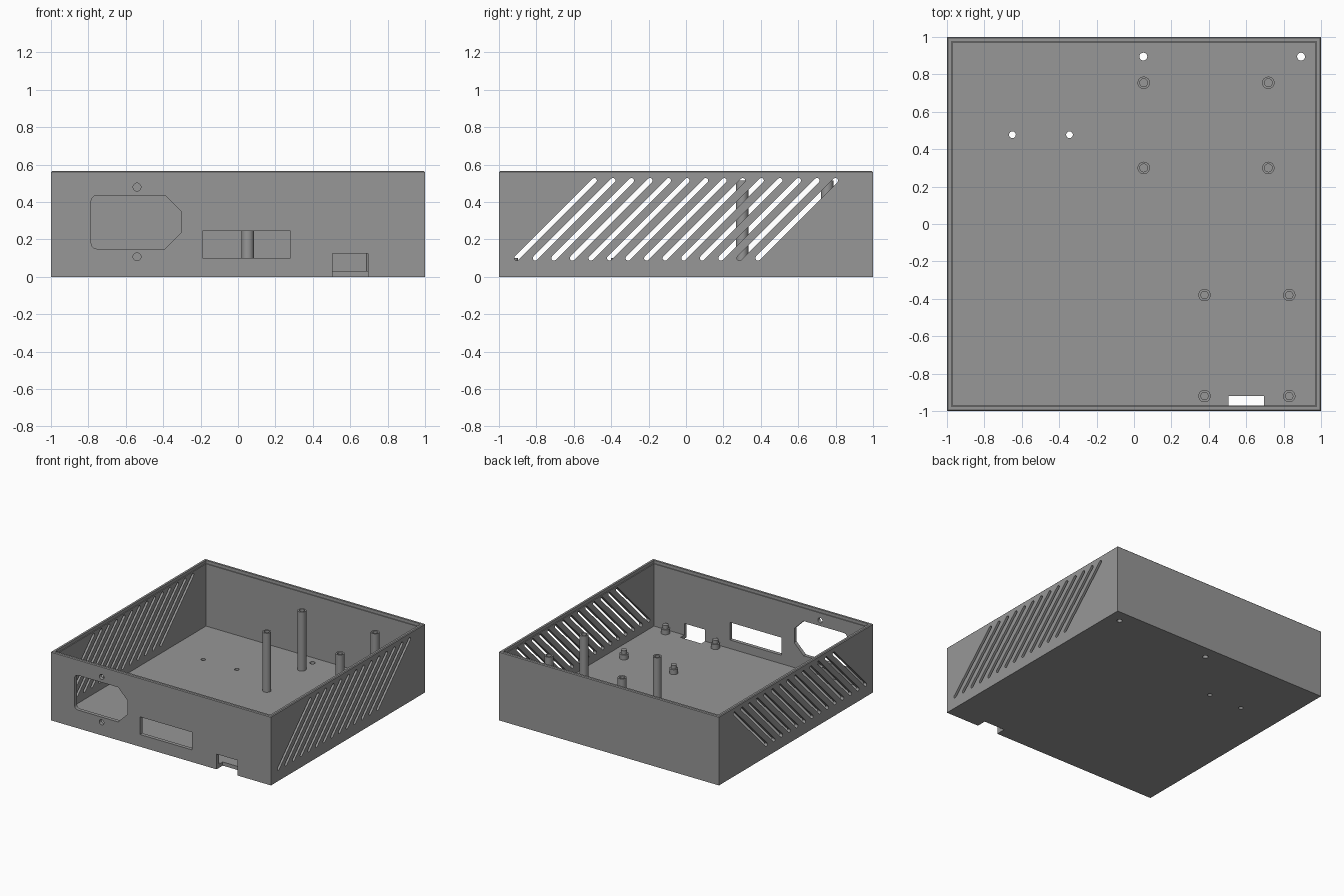
import bpy, bmesh, math
from mathutils import Matrix

if "Cube" in bpy.data.objects:
    bpy.data.objects.remove(bpy.data.objects["Cube"])

H, FLOOR = 0.566, 0.03

grey = bpy.data.materials.new("plain grey")
grey.diffuse_color = (0.31, 0.31, 0.31, 1)
grey.use_nodes = True
grey.node_tree.nodes["Principled BSDF"].inputs["Base Color"].default_value = grey.diffuse_color


def finish(name, bm):
    bmesh.ops.recalc_face_normals(bm, faces=bm.faces)
    me = bpy.data.meshes.new(name)
    bm.to_mesh(me)
    bm.free()
    me.materials.append(grey)
    ob = bpy.data.objects.new(name, me)
    bpy.context.collection.objects.link(ob)
    return ob


def loft(bm, rings):
    """Skin consecutive closed rings of points and cap both ends."""
    rows = [[bm.verts.new(p) for p in ring] for ring in rings]
    n = len(rows[0])
    for a, b in zip(rows, rows[1:]):
        for i in range(n):
            j = (i + 1) % n
            bm.faces.new((a[i], a[j], b[j], b[i]))
    bm.faces.new(rows[0])
    bm.faces.new(rows[-1])


def prism(bm, pts, axis, lo, hi):
    """Extrude a 2D outline along x, y or z."""
    place = {"x": lambda u, v, d: (d, u, v),
             "y": lambda u, v, d: (u, d, v),
             "z": lambda u, v, d: (u, v, d)}[axis]
    loft(bm, [[place(u, v, d) for u, v in pts] for d in (lo, hi)])


def arc(cx, cy, r, a0, a1, n):
    return [(cx + r * math.cos(math.radians(a0 + (a1 - a0) * i / n)),
             cy + r * math.sin(math.radians(a0 + (a1 - a0) * i / n)))
            for i in range(n + 1)]


def circle(cx, cy, r, n=24):
    return arc(cx, cy, r, 0, 360, n)[:-1]


def rect(x0, x1, y0, y1):
    return [(x0, y0), (x1, y0), (x1, y1), (x0, y1)]


# Open tray: outside, bevelled rim, small lid step, inside and floor
bm = bmesh.new()
section = [(1, 0), (1, H - 0.006), (0.994, H), (0.977, H),
           (0.977, H - 0.025), (0.97, H - 0.025), (0.97, FLOOR)]
loft(bm, [[(x, y, z) for x, y in rect(-s, s, -s, s)] for s, z in section])
case = finish("case", bm)

cut = bmesh.new()
# Slanted vents through both side walls
r = 0.0135
for i in range(14):
    y = -0.905 + i * 0.0992
    slot = arc(y, 0.1, r, 135, 315, 6) + arc(y + 0.415, 0.515, r, -45, 135, 6)
    prism(cut, slot, "x", -1.1, 1.1)
# Power inlet with its two screw holes
inlet = [(-0.39, 0.15), (-0.305, 0.235), (-0.305, 0.35), (-0.39, 0.435)]
inlet += arc(-0.755, 0.405, 0.03, 90, 180, 5) + arc(-0.755, 0.18, 0.03, 180, 270, 5)
prism(cut, inlet, "y", -1.1, -0.9)
for z in (0.107, 0.48):
    prism(cut, circle(-0.54, z, 0.021), "y", -1.1, -0.9)
# Display window and the low connector notch
prism(cut, rect(-0.19, 0.28, 0.1, 0.245), "y", -1.1, -0.9)
prism(cut, rect(0.505, 0.695, -0.1, 0.125), "y", -1.1, -0.92)
# Holes in the floor
for x, y, r in ((0.05, 0.895, 0.021), (0.893, 0.895, 0.021),
                (-0.65, 0.477, 0.018), (-0.345, 0.477, 0.018)):
    prism(cut, circle(x, y, r), "z", -0.05, 0.08)
cutter = finish("cutter", cut)
cutter.hide_render = True

mod = case.modifiers.new("openings", "BOOLEAN")
mod.operation, mod.solver, mod.object = "DIFFERENCE", "EXACT", cutter
bpy.context.view_layer.objects.active = case
case.select_set(True)
bpy.ops.object.modifier_apply(modifier=mod.name)
bpy.data.objects.remove(cutter)


def turned(name, x, y, profile):
    """Round post from a radius / height profile."""
    bm = bmesh.new()
    loft(bm, [[(u, v, z) for u, v in circle(x, y, r)] for r, z in profile])
    ob = finish(name, bm)
    bpy.ops.object.select_all(action="DESELECT")
    ob.select_set(True)
    bpy.context.view_layer.objects.active = ob
    bpy.ops.object.shade_smooth_by_angle(angle=math.radians(35))


# Tall hollow posts at the back
for x in (0.052, 0.718):
    for y in (0.3, 0.755):
        turned("tall_post", x, y, [(0.033, 0.015), (0.033, 0.515),
                                   (0.021, 0.515), (0.021, 0.4)])
# Short standoffs with locating pins at the front
for x in (0.377, 0.83):
    for y in (-0.92, -0.38):
        turned("short_standoff", x, y, [(0.033, 0.015), (0.033, 0.07),
                                        (0.022, 0.07), (0.022, 0.1)])
